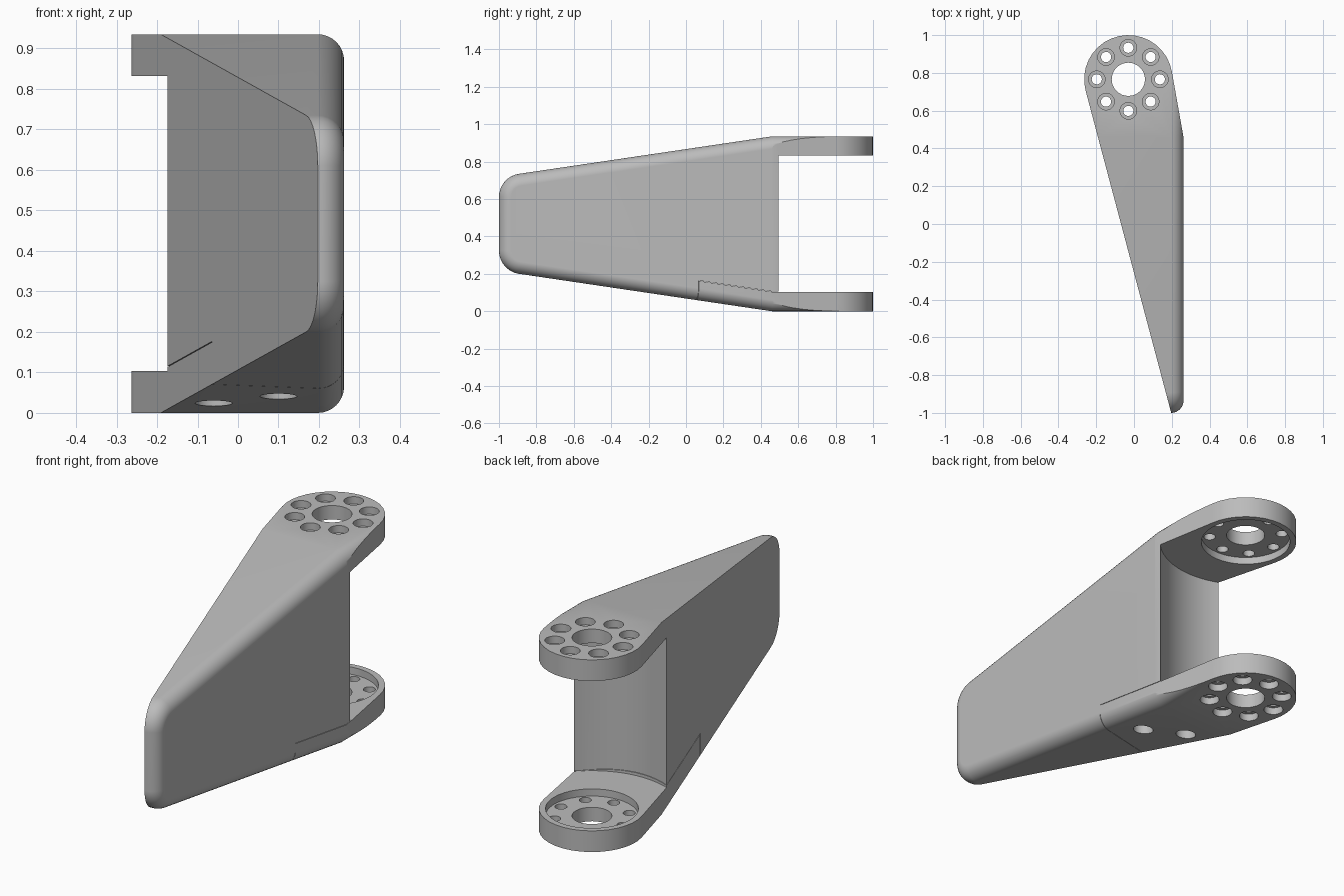
import bpy, bmesh, math
from mathutils import Vector, Matrix

cube = bpy.data.objects.get("Cube")
if cube:
    bpy.data.objects.remove(cube, do_unlink=True)

HEIGHT = 0.935
FLANGE = 0.103
SLOPE = 0.148
KNEE_Y = 0.46
SIDE_X = 0.262
HINGE = Vector((-0.03, 0.766))
LOBE_R = 0.234

grey = bpy.data.materials.new("satin grey")
grey.use_nodes = True
colour = (0.5, 0.5, 0.5, 1)
grey.diffuse_color = colour
grey.node_tree.nodes["Principled BSDF"].inputs["Base Color"].default_value = colour


def make_object(name, bm):
    bmesh.ops.recalc_face_normals(bm, faces=bm.faces)
    mesh = bpy.data.meshes.new(name)
    bm.to_mesh(mesh)
    bm.free()
    mesh.materials.append(grey)
    obj = bpy.data.objects.new(name, mesh)
    bpy.context.collection.objects.link(obj)
    return obj


def prism(name, points, axis, low, high, round_edge=0):
    """Extrude a 2D outline along x (yz outline) or z (xy outline)."""
    bm = bmesh.new()
    place = (lambda p: (low, p[0], p[1])) if axis == "x" else (lambda p: (p[0], p[1], low))
    base = bm.faces.new([bm.verts.new(place(p)) for p in points])
    new = bmesh.ops.extrude_face_region(bm, geom=[base])["geom"]
    shift = Vector((high - low, 0, 0)) if axis == "x" else Vector((0, 0, high - low))
    bmesh.ops.translate(bm, vec=shift, verts=[g for g in new if isinstance(g, bmesh.types.BMVert)])
    if round_edge:
        rim = [g for g in new if isinstance(g, bmesh.types.BMEdge)]
        bmesh.ops.recalc_face_normals(bm, faces=bm.faces)
        bmesh.ops.bevel(bm, geom=rim, offset=round_edge, segments=8, profile=0.5, affect="EDGES")
    return make_object(name, bm)


def cylinder(name, centre, radius, low, high, sides=32):
    bm = bmesh.new()
    where = Matrix.Translation((centre[0], centre[1], (low + high) / 2))
    bmesh.ops.create_cone(bm, cap_ends=True, segments=sides, radius1=radius, radius2=radius,
                          depth=high - low, matrix=where)
    return make_object(name, bm)


def boolean(obj, cutter, operation="DIFFERENCE"):
    """Apply a boolean and remove its cutter."""
    mod = obj.modifiers.new("cut", "BOOLEAN")
    mod.object, mod.operation, mod.solver = cutter, operation, "EXACT"
    graph = bpy.context.evaluated_depsgraph_get()
    mesh = bpy.data.meshes.new_from_object(obj.evaluated_get(graph))
    obj.modifiers.clear()
    obj.data = mesh
    bpy.data.objects.remove(cutter, do_unlink=True)


def tangent_angle(point, side):
    d = Vector(point) - HINGE
    return math.atan2(d.y, d.x) + side * math.acos(LOBE_R / d.length)


def on_lobe(angle):
    return HINGE + LOBE_R * Vector((math.cos(angle), math.sin(angle)))


# Side profile: tapered arm with rounded nose
nose_z = HEIGHT - SLOPE * (KNEE_Y + 1)
nose_r = 0.125
tilt = math.atan(SLOPE)
centre = Vector((nose_r - 1, nose_z + SLOPE * nose_r - nose_r / math.cos(tilt)))
upper = []
for i in range(9):
    a = math.pi + (math.pi / 2 + tilt - math.pi) * i / 8
    upper.append(centre + nose_r * Vector((math.cos(a), math.sin(a))))
upper += [Vector((KNEE_Y, HEIGHT)), Vector((1.2, HEIGHT))]
lower = [Vector((p.x, HEIGHT - p.y)) for p in reversed(upper)]
body = prism("arm_body", upper + lower, "x", -0.5, SIDE_X, 0.065)

# Plan outline: hinge lobe with two tangent sides
tip, shoulder = Vector((0.197, -1)), Vector((SIDE_X, KNEE_Y))
start, end = tangent_angle(shoulder, 1), tangent_angle(tip, -1) + 2 * math.pi
outline = [on_lobe(start + (end - start) * i / 18) for i in range(19)]
outline.append(outline[-1].lerp(tip, 1.05))
outline += [Vector((0.4, outline[-1].y)), outline[0].lerp(shoulder, 1.4)]
outline[-2].x = outline[-1].x
boolean(body, prism("plan", outline, "z", -0.2, 1.2), "INTERSECT")

# Fork opening with concave wall
boolean(body, cylinder("opening", HINGE, 0.395, FLANGE, HEIGHT - FLANGE, 64))

# Recesses, hinge bore and counterbored screw circle in both flanges
depth = 0.035
boolean(body, cylinder("recess", HINGE, 0.205, FLANGE - depth, HEIGHT - FLANGE + depth, 40))
boolean(body, cylinder("bore", HINGE, 0.088, -0.1, 1.1))
for i in range(8):
    a = i * math.pi / 4
    spot = HINGE + 0.167 * Vector((math.cos(a), math.sin(a)))
    boolean(body, cylinder("screw_hole", spot, 0.027, -0.1, 1.1, 20))
    boolean(body, cylinder("lower_counterbore", spot, 0.044, -0.1, depth, 24))
    boolean(body, cylinder("upper_counterbore", spot, 0.044, HEIGHT - depth, 1.1, 24))

# Blind screw holes under the arm
for spot in ((-0.06, 0.3), (0.1, 0.185)):
    boolean(body, cylinder("blind_hole", spot, 0.046, -0.1, 0.25, 24))


# Removable lower cover, parted from the body by a hairline seam
def cover_space(gap):
    rise = FLANGE + gap
    slab = prism("slab", [(-0.6, -0.2), (-0.6, rise + SLOPE * (KNEE_Y + 0.6)), (KNEE_Y, rise),
                          (1.3, rise), (1.3, -0.2)], "x", -0.6, 0.6)
    seam = [(x, 0.07 - gap + 0.264 * (x - SIDE_X)) for x in (-0.7, 0.7)]
    boolean(slab, prism("half", seam + [(0.7, 1.5), (-0.7, 1.5)], "z", -0.4, 0.6), "INTERSECT")
    return slab


cover = body.copy()
cover.data = body.data.copy()
cover.name = "lower_cover"
bpy.context.collection.objects.link(cover)
boolean(cover, cover_space(0.001), "INTERSECT")
boolean(body, cover_space(0.003))

# Smooth shading with crisp machined edges
for obj in (body, cover):
    bpy.ops.object.select_all(action="DESELECT")
    obj.select_set(True)
    bpy.context.view_layer.objects.active = obj
    bpy.ops.object.shade_smooth_by_angle(angle=math.radians(25))
    weighted = obj.modifiers.new("weighted_normals", "WEIGHTED_NORMAL")
    weighted.keep_sharp = True
